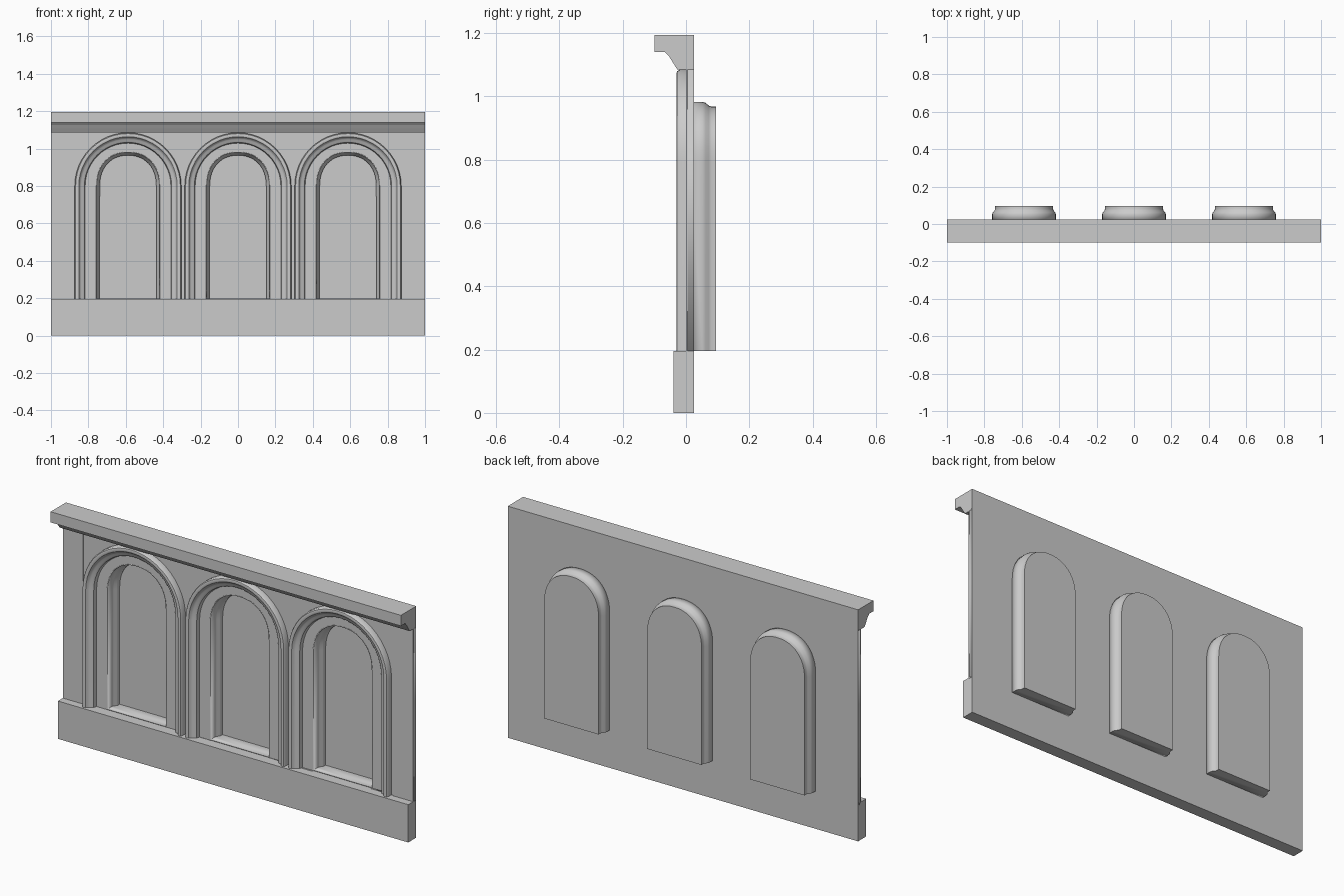
import bpy, bmesh
from math import sin, cos, pi, radians

cube = bpy.data.objects.get("Cube")
if cube:
    bpy.data.objects.remove(cube, do_unlink=True)

stone = bpy.data.materials.new("grey stone")
stone.use_nodes = True
stone.diffuse_color = (0.6, 0.6, 0.6, 1)
stone.node_tree.nodes["Principled BSDF"].inputs["Base Color"].default_value = (0.6, 0.6, 0.6, 1)

BASE_TOP, SPRING, CORNICE_Z = 0.195, 0.80, 1.086
CENTRES = (-0.588, 0, 0.588)


def finish(obj, smooth=False):
    obj.data.materials.append(stone)
    bpy.ops.object.select_all(action='DESELECT')
    obj.select_set(True)
    bpy.context.view_layer.objects.active = obj
    if obj.type == 'CURVE':
        bpy.ops.object.convert(target='MESH')
    if smooth:
        bpy.ops.object.shade_smooth_by_angle(angle=radians(35))
    return obj


def new_mesh(name, bm):
    bmesh.ops.recalc_face_normals(bm, faces=bm.faces)
    mesh = bpy.data.meshes.new(name)
    bm.to_mesh(mesh)
    bm.free()
    obj = bpy.data.objects.new(name, mesh)
    bpy.context.collection.objects.link(obj)
    return obj


def arch(cx, r, rise=0.0, power=2.0, steps=24):
    """Outline (x, z) of an arched opening, from left foot to right foot."""
    def bend(v):
        return abs(v) ** (2 / power) * (1 if v >= 0 else -1)
    arc = [pi - pi * i / steps for i in range(steps + 1)]
    curve = [(cx + r * bend(cos(a)), SPRING + (r + rise) * bend(max(0, sin(a)))) for a in arc]
    return [(cx - r, BASE_TOP)] + curve + [(cx + r, BASE_TOP)]


def niche_arch(cx, r):
    return arch(cx, r, rise=0.013, power=2.2)


def extrude_x(name, profile, x0, x1, smooth=False):
    """Bar along x with a (y, z) cross-section."""
    bm = bmesh.new()
    face = bm.faces.new([bm.verts.new((x0, y, z)) for y, z in profile])
    out = bmesh.ops.extrude_face_region(bm, geom=[face])
    moved = [v for v in out["geom"] if isinstance(v, bmesh.types.BMVert)]
    bmesh.ops.translate(bm, verts=moved, vec=(x1 - x0, 0, 0))
    return finish(new_mesh(name, bm), smooth)


def box(name, x0, x1, y0, y1, z0, z1):
    return extrude_x(name, [(y0, z0), (y1, z0), (y1, z1), (y0, z1)], x0, x1)


def pierced_slab(name, y0, y1, holes):
    """Flat slab across the full width with arched holes."""
    curve = bpy.data.curves.new(name, 'CURVE')
    curve.dimensions = '2D'
    curve.fill_mode = 'BOTH'
    curve.extrude = (y1 - y0) / 2
    border = [(-1, BASE_TOP - 0.01), (1, BASE_TOP - 0.01), (1, CORNICE_Z + 0.01), (-1, CORNICE_Z + 0.01)]
    for outline in [border] + holes:
        spline = curve.splines.new('POLY')
        spline.points.add(len(outline) - 1)
        for point, (x, z) in zip(spline.points, outline):
            point.co = (x, z, 0, 1)
        spline.use_cyclic_u = True
    obj = bpy.data.objects.new(name, curve)
    bpy.context.collection.objects.link(obj)
    obj.rotation_euler = (pi / 2, 0, 0)
    obj.location.y = (y0 + y1) / 2
    return finish(obj)


def sweep(bm, rings, closed):
    """Join successive arch outlines with quads."""
    last = len(rings) if closed else len(rings) - 1
    for k in range(last):
        a, b = rings[k], rings[(k + 1) % len(rings)]
        for i in range(len(a) - 1):
            bm.faces.new((a[i], a[i + 1], b[i + 1], b[i]))


def ring(bm, outline, y):
    return [bm.verts.new((x, y, z)) for x, z in outline]


# Plinth and cornice
box("plinth", -1, 1, -0.04, 0.025, 0, BASE_TOP)
extrude_x("cornice", [(0.025, 1.195), (-0.1, 1.195), (-0.1, 1.14), (-0.066, 1.14),
                      (-0.053, 1.126), (-0.042, 1.108), (-0.028, CORNICE_Z), (0.025, CORNICE_Z)], -1, 1)

# Wall: back slab with niche openings, front slab with wider openings
pierced_slab("wall_back", 0.014, 0.025, [niche_arch(c, 0.17) for c in CENTRES])
pierced_slab("wall_front", 0.005, 0.014, [arch(c, 0.24) for c in CENTRES])

# Flat strips at both ends
for side, name in ((-1, "right_end_strip"), (1, "left_end_strip")):
    x0, x1 = sorted((side * 0.885, side))
    box(name, x0, x1, 0, 0.006, BASE_TOP, CORNICE_Z)

# Cross-sections as (radius, y)
MOULDING = [(0.285, 0.012), (0.285, -0.02), (0.28, -0.028), (0.272, -0.03), (0.263, -0.027),
            (0.257, -0.018), (0.25, -0.012), (0.241, -0.01), (0.233, -0.004), (0.229, 0.014)]
NICHE = [(0.17, 0.014), (0.17, 0.052), (0.167, 0.062), (0.158, 0.072), (0.155, 0.08), (0.155, 0.095)]

for centre, place in zip(CENTRES, ("right", "middle", "left")):
    # Rounded arch moulding
    bm = bmesh.new()
    rings = [ring(bm, arch(centre, r), y) for r, y in MOULDING]
    sweep(bm, rings, True)
    for end in (0, -1):
        bm.faces.new([loop[end] for loop in rings])
    finish(new_mesh(place + "_arch_moulding", bm), True)

    # Thin niche shell that bulges out at the back
    bm = bmesh.new()
    rings = [ring(bm, niche_arch(centre, r), y) for r, y in NICHE]
    sweep(bm, rings, False)
    bm.faces.new(rings[-1])
    bm.faces.new([loop[0] for loop in rings] + [loop[-1] for loop in reversed(rings)])
    shell = finish(new_mesh(place + "_niche", bm), True)
    solid = shell.modifiers.new("thickness", 'SOLIDIFY')
    solid.thickness = 0.004
    solid.offset = -1
